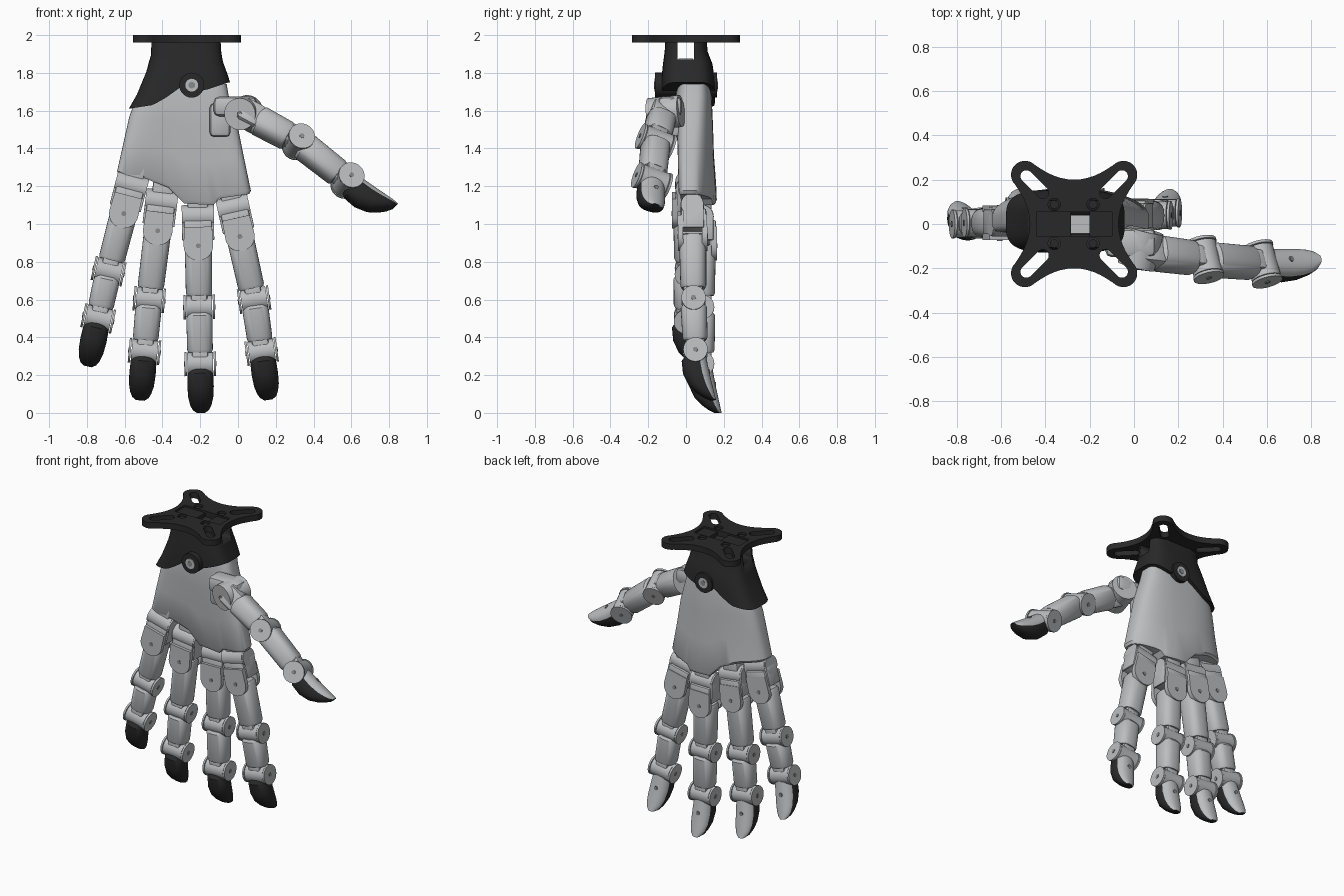
import bpy, bmesh, math
from mathutils import Vector, Matrix

cube = bpy.data.objects.get("Cube")
if cube:
    bpy.data.objects.remove(cube, do_unlink=True)


def material(name, rgb, rough=0.5):
    m = bpy.data.materials.new(name)
    m.use_nodes = True
    m.diffuse_color = (*rgb, 1)
    bsdf = m.node_tree.nodes["Principled BSDF"]
    bsdf.inputs["Base Color"].default_value = (*rgb, 1)
    bsdf.inputs["Roughness"].default_value = rough
    return m


GREY = material("light grey", (0.50, 0.51, 0.52))
BLACK = material("soft black", (0.022, 0.022, 0.023))
STEEL = material("bolt grey", (0.25, 0.25, 0.26))


def finish(name, bm, mats, M=Matrix(), angle=35):
    bmesh.ops.recalc_face_normals(bm, faces=bm.faces)
    me = bpy.data.meshes.new(name)
    bm.to_mesh(me)
    bm.free()
    for m in mats:
        me.materials.append(m)
    me.shade_smooth()
    me.set_sharp_from_angle(angle=math.radians(angle))
    ob = bpy.data.objects.new(name, me)
    ob.matrix_world = M
    bpy.context.collection.objects.link(ob)
    return ob


def loft(name, rings, mats, M=Matrix(), n=2.6, seg=32, bottom=None, arch=0, pad=None):
    """Rings are (z, xmin, xmax, ymin, ymax); with bottom(x), z is a fraction from top to bottom edge."""
    bm = bmesh.new()
    rows = []
    for z, x0, x1, y0, y1 in rings:
        row = []
        for j in range(seg):
            a = 2 * math.pi * j / seg
            c, s = math.cos(a), math.sin(a)
            u = math.copysign(abs(c) ** (2 / n), c)
            v = math.copysign(abs(s) ** (2 / n), s)
            x = (x0 + x1) / 2 + u * (x1 - x0) / 2
            y = (y0 + y1) / 2 + v * (y1 - y0) / 2 + arch * z * (1 - u * u)
            zz = z if bottom is None else bottom[0] * (1 - z) + interp(bottom[1], x) * z
            row.append(bm.verts.new((x, y, zz)))
        rows.append(row)
    for r0, r1 in zip(rows, rows[1:]):
        for j in range(seg):
            k = (j + 1) % seg
            f = bm.faces.new((r0[j], r0[k], r1[k], r1[j]))
            if pad is not None and math.sin(2 * math.pi * (j + 0.5) / seg) < pad:
                f.material_index = 1
    # Caps made of strips across the section
    for row in (rows[0], rows[-1]):
        for j in range(seg // 2):
            q = [row[j], row[j + 1], row[(seg - j - 1) % seg], row[(seg - j) % seg]]
            f = bm.faces.new(list(dict.fromkeys(q)))
            f.material_index = 1 if pad is not None and row is rows[-1] else 0
    return finish(name, bm, mats, M)


def interp(pts, x):
    if x <= pts[0][0]:
        return pts[0][1]
    for (a, p), (b, q) in zip(pts, pts[1:]):
        if x <= b:
            return p + (q - p) * (x - a) / (b - a)
    return pts[-1][1]


def cylinder(name, c, r, depth, axis, mat, M=Matrix(), seg=28):
    bm = bmesh.new()
    bmesh.ops.create_cone(bm, cap_ends=True, segments=seg, radius1=r, radius2=r, depth=depth)
    rot = Vector((0, 0, 1)).rotation_difference(Vector(axis)).to_matrix().to_4x4()
    bm.transform(Matrix.Translation(c) @ rot)
    return finish(name, bm, [mat], M)


def box(name, lo, hi, mat, M=Matrix(), bevel=0.01):
    bm = bmesh.new()
    bmesh.ops.create_cube(bm, size=1)
    lo, hi = Vector(lo), Vector(hi)
    bm.transform(Matrix.Translation((lo + hi) / 2) @ Matrix.Diagonal((*(hi - lo), 1)))
    if bevel:
        bmesh.ops.bevel(bm, geom=bm.edges[:], offset=bevel, segments=2, profile=0.5, affect='EDGES')
    return finish(name, bm, [mat], M)


def u_plate(name, r, top, y0, y1, mat, M):
    """Plate with a round lower end, thick along y."""
    pts = [(r * math.cos(a), r * math.sin(a)) for a in (math.pi + math.pi * i / 16 for i in range(17))]
    pts += [(r * 0.95, top), (-r * 0.95, top)]
    bm = bmesh.new()
    f = bm.faces.new([bm.verts.new((x, y0, z)) for x, z in pts])
    new = bmesh.ops.extrude_face_region(bm, geom=[f])["geom"]
    bmesh.ops.translate(bm, vec=(0, y1 - y0, 0), verts=[v for v in new if isinstance(v, bmesh.types.BMVert)])
    return finish(name, bm, [mat], M)


def frame(origin, target, pad):
    """Local z points back along the digit, local -y points to the pad side."""
    z = (origin - target).normalized()
    y = -(pad - z * pad.dot(z)).normalized()
    x = y.cross(z)
    return Matrix.Translation(origin) @ Matrix((x, y, z)).transposed().to_4x4()


def phalanx(name, M, z0, z1, r):
    loft(name, [(z0, -r * .9, r * .9, -r * .85, r * .85), (z0 - .015, -r, r, -r, r),
                (z1 + .015, -r * .97, r * .97, -r * .95, r * .95),
                (z1, -r * .9, r * .9, -r * .85, r * .85)], [GREY], M)


def hinge(name, M, r):
    cylinder(name + "_hinge", (0, 0, 0), r * .86, r * 1.9, (1, 0, 0), GREY, M)
    box(name + "_hinge_tongue", (-r * .6, -r * .7, 0), (r * .6, r * .7, .08), GREY, M)
    for s in (-1, 1):
        cylinder(name + "_hinge_cheek", (s * r * 1.08, 0, 0), r * .9, r * .16, (1, 0, 0), GREY, M)
        cylinder(name + "_hinge_bolt", (s * r * 1.16, 0, 0), .013, .006, (1, 0, 0), STEEL, M, 12)


def digit(name, j1, j2, j3, end, pad, r=.072, k=1.0, start=0.0):
    j1, j2, j3, end, pad = map(Vector, (j1, j2, j3, end, pad))
    A, B, C = frame(j1, j2, pad), frame(j2, j3, pad), frame(j3, end, pad)
    phalanx(name + "_lower_segment", A, start, -(j2 - j1).length + .06, r)
    hinge(name + "_middle", B, r)
    phalanx(name + "_middle_segment", B, -.03, -(j3 - j2).length + .06, r * .97)
    hinge(name + "_end", C, r)
    # Fingertip: grey back, black gripping pad
    tip = [(.025, -.055, .055, .066), (.05, -.074, .06, .068), (.12, -.068, .073, .07),
           (.18, -.040, .086, .066), (.22, .0, .095, .056), (.245, .035, .1, .043), (.26, .066, .104, .022)]
    loft(name + "_tip", [(-t * k, -w * k, w * k, a * k, b * k) for t, a, b, w in tip],
         [GREY, BLACK], C, n=2.3, pad=.45)
    cylinder(name + "_nail_bolt", (0, .071 * k, -.11 * k), .013, .008, (0, 1, 0), STEEL, C, 12)
    return A


# Four fingers with two-axis knuckles
fingers = {
    "little_finger": ((-.605, .005, 1.055), (-.685, .005, .75), (-.74, .0, .50), (-.795, .0, .25)),
    "ring_finger": ((-.425, .05, .965), (-.47, .055, .60), (-.495, .055, .325), (-.517, .055, .08)),
    "middle_finger": ((-.21, .085, .885), (-.205, .085, .56), (-.2, .085, .26), (-.196, .085, .0)),
    "index_finger": ((.01, .035, .935), (.085, .04, .60), (.125, .05, .325), (.162, .055, .07)),
}
for name, pts in fingers.items():
    M = digit(name, *pts, (0, -1, 0))
    for y0, y1 in ((-.078, -.05), (.05, .078)):
        u_plate(name + "_knuckle_plate", .078, .10, y0, y1, GREY, M)
    box(name + "_knuckle_block", (-.075, -.06, .04), (.075, .074, .135), GREY, M)
    cylinder(name + "_knuckle_roller", (0, 0, .155), .062, .15, (1, 0, 0), GREY, M)
    for s in (-1, 1):
        cylinder(name + "_knuckle_cheek", (s * .079, 0, .155), .06, .012, (1, 0, 0), GREY, M)
        box(name + "_knuckle_arm", (s * .079 - .006, -.05, .03), (s * .079 + .006, .06, .155), GREY, M, .003)
        cylinder(name + "_knuckle_bolt", (0, s * .078, 0), .013, .006, (0, 1, 0), STEEL, M, 12)
    box(name + "_knuckle_lug", (-.055, -.04, .15), (.055, .05, .28), GREY, M)

# Thumb and its swivel mount
T = digit("thumb", (.04, -.125, 1.585), (.32, -.16, 1.435), (.58, -.18, 1.23), (.79, -.20, 1.02),
          (-.40, -.40, -.80), r=.078, k=1.05, start=-.07)
cylinder("thumb_yoke", (.03, -.11, 1.59), .085, .17, (.25, 1, .1), GREY)
cylinder("thumb_yoke_bolt", (.008, -.197, 1.582), .014, .01, (.25, 1, .1), STEEL, seg=12)
box("thumb_yoke_arm", (-.07, -.065, -.09), (.07, .065, .03), GREY, T, .02)
box("thumb_bridge", (-.13, -.15, 1.57), (.10, -.02, 1.675), GREY, bevel=.03)
box("thumb_mount", (-.15, -.10, 1.46), (-.04, .05, 1.64), GREY, bevel=.025)

# Arched palm with a stepped lower edge
palm_edge = [(-.64, 1.265), (-.49, 1.24), (-.335, 1.18), (-.31, 1.11), (-.13, 1.10), (-.10, 1.135), (.07, 1.16)]
loft("palm", [(0, -.50, -.06, -.045, .125), (.1, -.53, -.05, -.06, .13), (.35, -.575, -.005, -.068, .122),
              (.65, -.607, .03, -.072, .110), (.97, -.64, .068, -.075, .105), (1, -.63, .06, -.065, .095)],
     [GREY], n=3.4, seg=72, bottom=(1.74, palm_edge), arch=.06)

# Black wrist shell with a window through its top
wrist_edge = [(-.58, 1.61), (-.45, 1.63), (-.38, 1.67), (-.31, 1.72), (-.24, 1.70), (-.17, 1.71), (-.05, 1.75)]
wrist = loft("wrist", [(0, -.46, -.09, -.11, .11), (.2, -.462, -.088, -.113, .115), (.46, -.485, -.08, -.122, .14),
                       (.8, -.535, -.055, -.13, .152), (1, -.578, -.042, -.13, .155)],
             [BLACK], n=3.6, seg=72, bottom=(1.962, wrist_edge))
cutter = box("wrist_window_cutter", (-.8, -.045, 1.87), (.3, .042, 2.1), BLACK, bevel=0)
cutter.hide_render = True
cutter.hide_viewport = True
cut = wrist.modifiers.new("window", 'BOOLEAN')
cut.object = cutter
cut.operation = 'DIFFERENCE'
box("wrist_core", (-.285, -.04, 1.80), (-.20, .038, 1.876), GREY, bevel=0)

# Wrist pivot, front and back
cylinder("wrist_pivot", (-.245, 0, 1.735), .066, .326, (0, 1, 0), BLACK)
for s in (-1, 1):
    cylinder("wrist_pivot_bolt", (-.245, s * .163, 1.735), .034, .008, (0, 1, 0), GREY)
    cylinder("wrist_pivot_socket", (-.245, s * .167, 1.735), .019, .004, (0, 1, 0), STEEL, seg=6)


# Mounting plate: four-armed outline with slots, bolt holes and a central opening
def arc(cx, cy, r, a0, a1, n):
    return [(cx + r * math.cos(math.radians(a0 + (a1 - a0) * i / n)),
             cy + r * math.sin(math.radians(a0 + (a1 - a0) * i / n))) for i in range(n + 1)]


def turn(pts, deg):
    c, s = math.cos(math.radians(deg)), math.sin(math.radians(deg))
    return [(x * c - y * s, x * s + y * c) for x, y in pts]


quarter = arc(.222, .222, .063, -45, 135, 14)
quarter += [(x, .2 + .055 * (x / .16) ** 2) for x in (.15 - .03 * i for i in range(11))]
slot = arc(.305, 0, .027, -90, 90, 10) + arc(.20, 0, .027, 90, 270, 10)
loops = [sum((turn(quarter, 90 * i) for i in range(4)), [])]
loops += [turn(slot, 45 + 90 * i) for i in range(4)]
bolts = [(x, y) for x in (-.09, .085) for y in (-.088, .088)]
loops += [arc(x, y, .028, 0, 345, 23) for x, y in bolts]
loops.append([(-.17, -.055), (.17, -.055), (.17, .055), (-.17, .055)])
cu = bpy.data.curves.new("plate_outline", 'CURVE')
cu.dimensions, cu.fill_mode, cu.extrude = '2D', 'BOTH', .02
for pts in loops:
    sp = cu.splines.new('POLY')
    sp.points.add(len(pts) - 1)
    for p, (x, y) in zip(sp.points, pts):
        p.co = (x, y, 0, 1)
    sp.use_cyclic_u = True
cu.materials.append(BLACK)
plate = bpy.data.objects.new("mounting_plate", cu)
plate.location = (-.27, 0, 1.98)
bpy.context.collection.objects.link(plate)
for x, y in bolts:
    cylinder("plate_bolt", (x - .27, y, 1.975), .02, .03, (0, 0, 1), BLACK, seg=16)
for x0, x1 in ((-.445, -.285), (-.20, -.095)):
    box("plate_inset", (x0, -.058, 1.962), (x1, .058, 1.988), BLACK, bevel=0)
